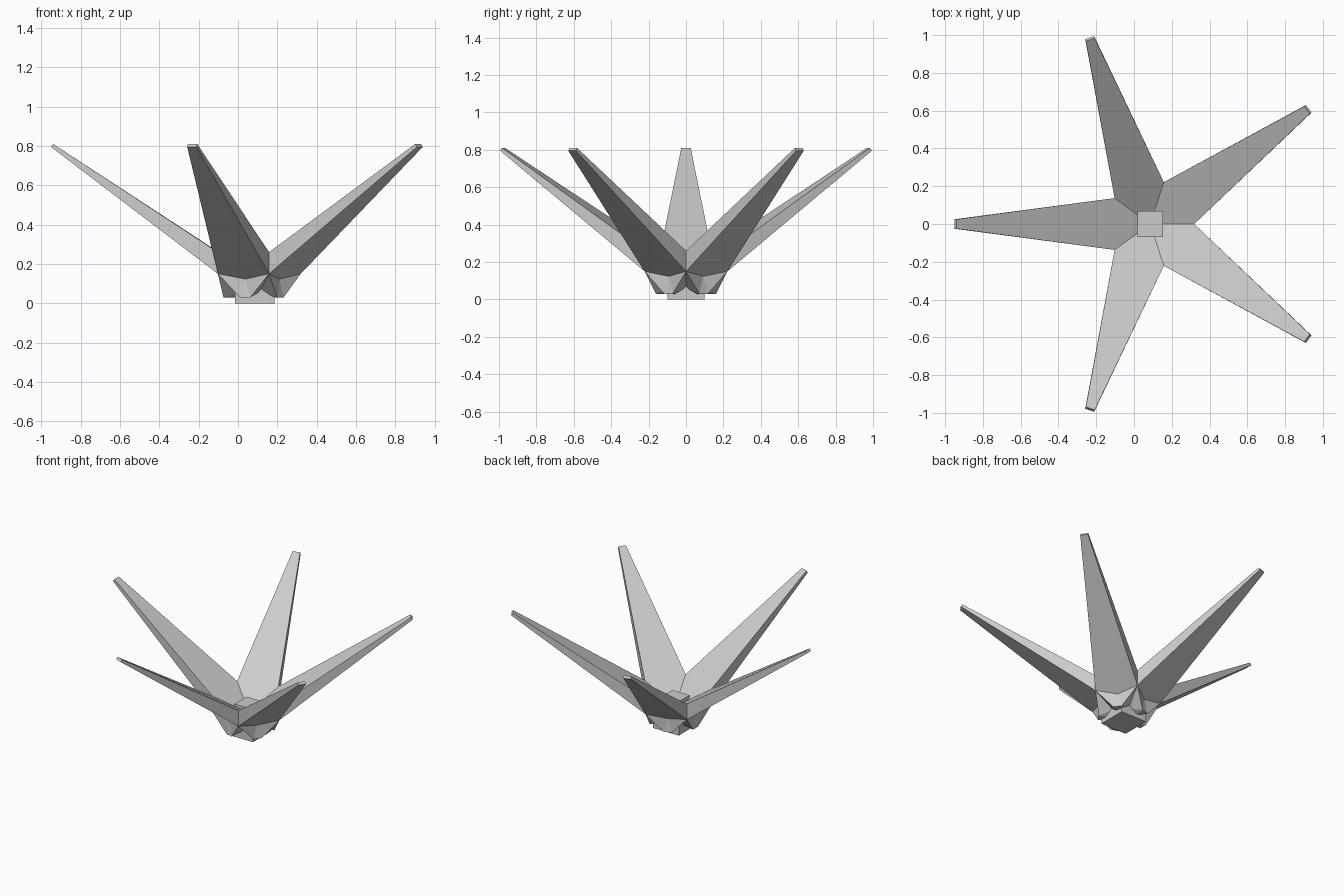
import bpy, bmesh, math
from mathutils import Vector

if "Cube" in bpy.data.objects:
    bpy.data.objects.remove(bpy.data.objects["Cube"])

CX = 0.086          # hub axis position
N = 5
STEP = 2 * math.pi / N


def add_mesh(name, bm):
    bmesh.ops.remove_doubles(bm, verts=bm.verts, dist=1e-5)
    bmesh.ops.recalc_face_normals(bm, faces=bm.faces)
    me = bpy.data.meshes.new(name)
    bm.to_mesh(me)
    bm.free()
    ob = bpy.data.objects.new(name, me)
    bpy.context.collection.objects.link(ob)
    return ob


def point(angle, r, side, z):
    # r along the petal axis, side across it
    c, s = math.cos(angle), math.sin(angle)
    return Vector((CX + r * c - side * s, r * s + side * c, z))


def block(name, width, z0, z1):
    bm = bmesh.new()
    bmesh.ops.create_cube(bm, size=1)
    for v in bm.verts:
        v.co = Vector((CX + v.co.x * width, v.co.y * width, z0 + (v.co.z + 0.5) * (z1 - z0)))
    return add_mesh(name, bm)


# Five-petal star bowl with the small feet under each petal
bm = bmesh.new()
for i in range(N):
    a = math.pi + i * STEP

    def face(*pts):
        bm.faces.new([bm.verts.new(p) for p in pts])

    tip_top = [point(a, 1.026, s * 0.025, 0.81) for s in (-1, 1)]
    tip_low = [point(a, 1.037, s * 0.025, 0.795) for s in (-1, 1)]
    val_top = [point(a + s * STEP / 2, 0.233, 0, 0.26) for s in (-1, 1)]
    val_low = [point(a + s * STEP / 2, 0.233, 0, 0.15) for s in (-1, 1)]
    foot = [point(a, 0.16, s * 0.028, 0.03) for s in (-1, 1)]
    gap = [point(a + s * STEP / 2, 0.085, 0, 0.06) for s in (-1, 1)]
    mid = point(a, 0.155, 0, 0.123)
    heel = point(a, 0.08, 0, 0.03)
    top_hub = point(a, 0, 0, 0.14)
    low_hub = point(a, 0, 0, 0.05)

    # petal
    face(tip_top[0], tip_top[1], val_top[1], top_hub, val_top[0])
    face(tip_top[0], tip_top[1], tip_low[1], tip_low[0])
    face(tip_low[0], tip_low[1], val_low[1], mid, val_low[0])
    # foot
    face(mid, foot[0], foot[1])
    face(foot[0], foot[1], heel)
    for k in (0, 1):
        face(tip_top[k], tip_low[k], val_low[k], val_top[k])
        face(val_low[k], mid, foot[k])
        face(val_low[k], foot[k], gap[k])
        face(foot[k], heel, gap[k])
        face(heel, gap[k], low_hub)
add_mesh("petal_star", bm)

# Square base and the smaller block rising in the bowl
block("base_block", 0.20, 0.0, 0.10)
block("center_block", 0.135, 0.08, 0.21)
